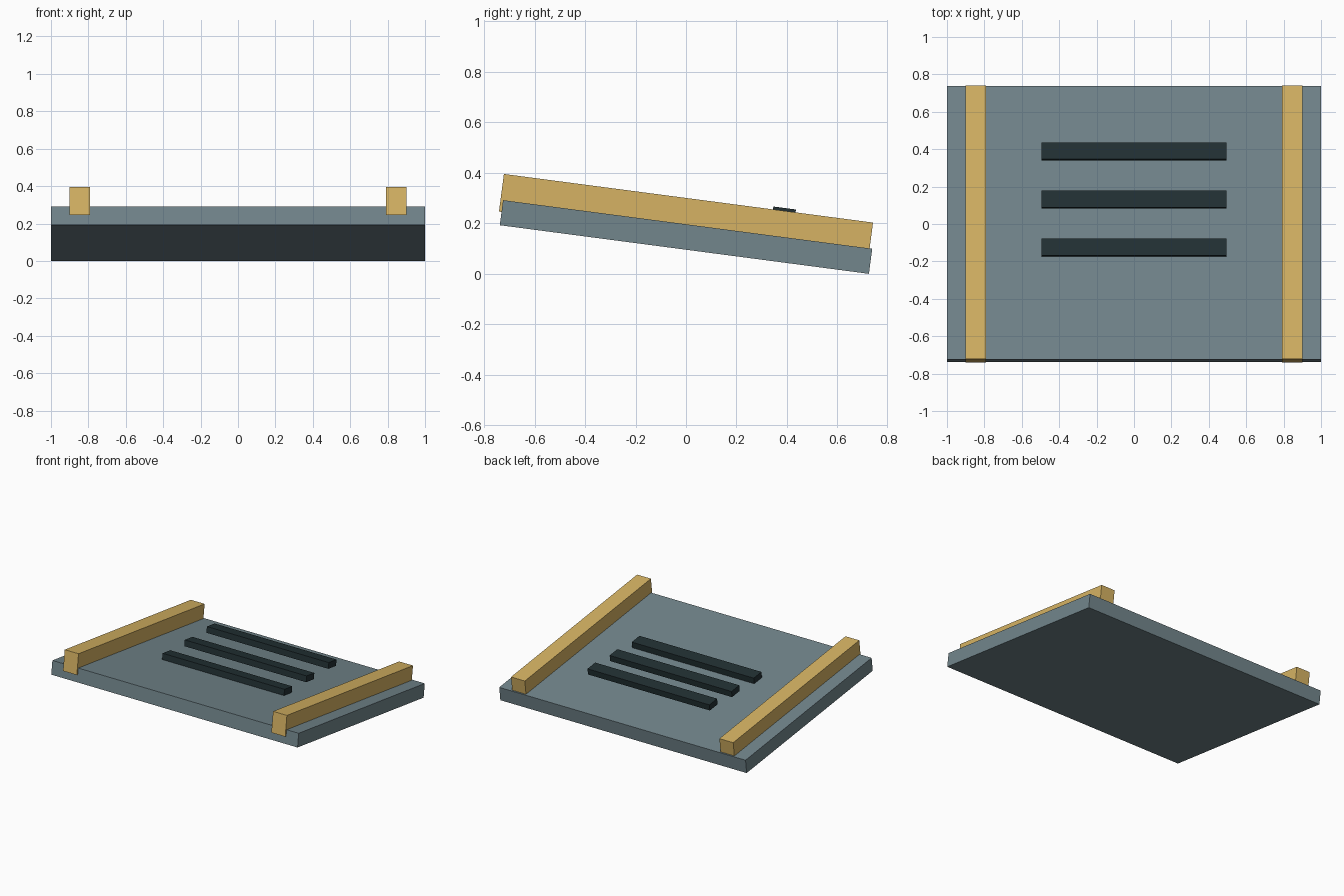
import bpy, math

if "Cube" in bpy.data.objects:
    bpy.data.objects.remove(bpy.data.objects["Cube"])

TILT = math.radians(-7.5)   # front edge raised, back edge on the ground


def material(name, color):
    mat = bpy.data.materials.new(name)
    mat.diffuse_color = (*color, 1)
    mat.use_nodes = True
    mat.node_tree.nodes["Principled BSDF"].inputs["Base Color"].default_value = mat.diffuse_color
    return mat


def tilted_box(name, center, size, mat):
    bpy.ops.mesh.primitive_cube_add(size=1, location=center, rotation=(TILT, 0, 0))
    obj = bpy.context.object
    obj.name = name
    obj.scale = size
    obj.data.materials.append(mat)
    return obj


slate = material("slate", (0.17, 0.24, 0.265))
ochre = material("ochre", (0.67, 0.45, 0.125))
dark = material("dark", (0.016, 0.03, 0.034))

# Sloping base panel
tilted_box("panel", (0, 0, 0.146), (2, 1.475, 0.1), slate)

# Side rails, sunk into the panel
for side, x in (("left", -0.846), ("right", 0.846)):
    tilted_box(side + "_rail", (x, 0, 0.225), (0.112, 1.475, 0.15), ochre)

# Three level-height slats, the rear ones clear of the panel
for i in range(3):
    tilted_box(f"slat_{i + 1}", (0, -0.126 + 0.257 * i, 0.239), (0.99, 0.09, 0.044), dark)
